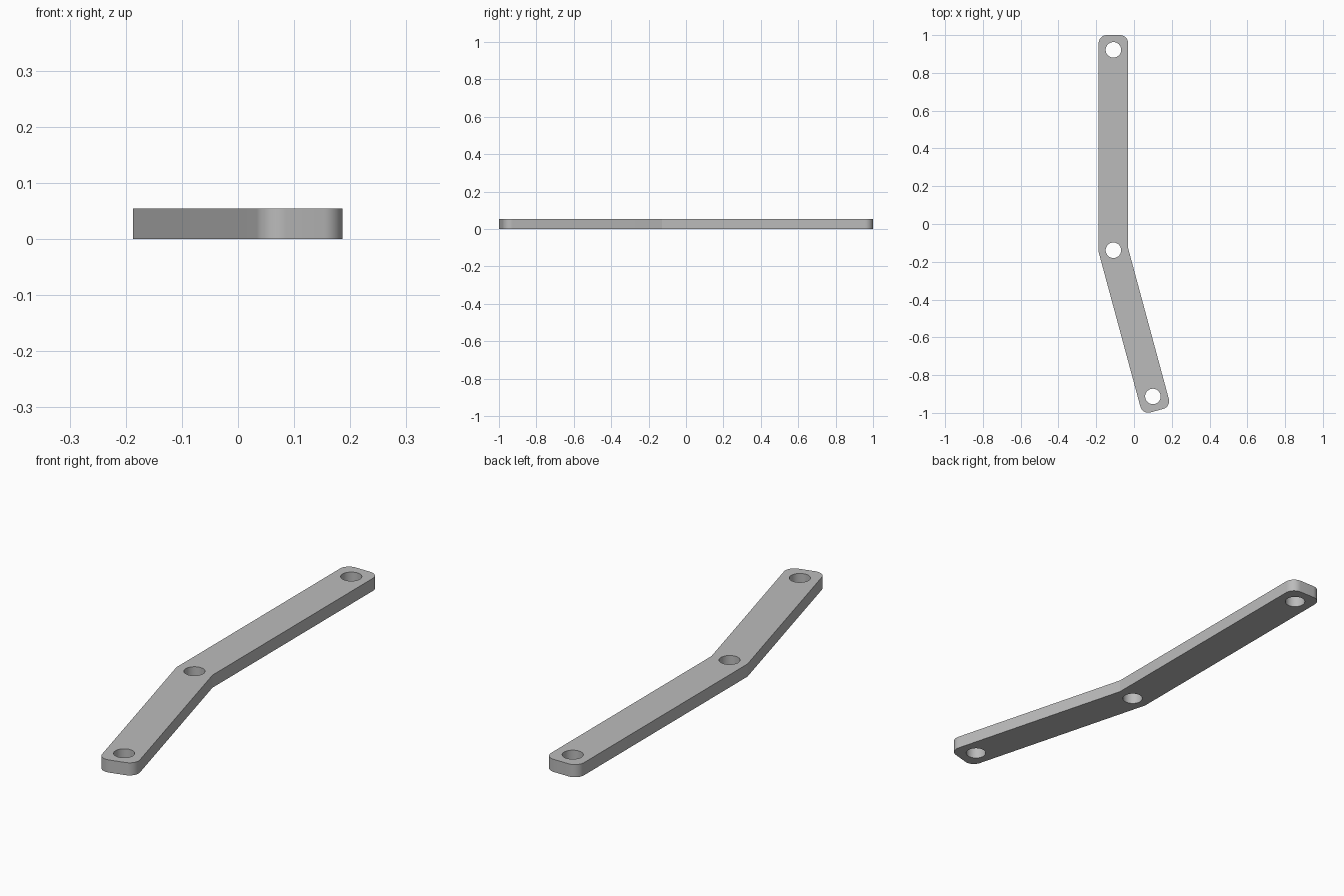
import bpy, bmesh
from math import cos, sin, tan, pi
from mathutils import Vector

cube = bpy.data.objects.get("Cube")
if cube:
    bpy.data.objects.remove(cube)

HALF_WIDTH = 0.078
THICKNESS = 0.054
CORNER = 0.043
HOLE = 0.041
top_hole = Vector((-0.109, 0.922))
elbow_hole = Vector((-0.109, -0.139))
low_hole = Vector((0.1, -0.913))


def rounded_end(centre, along):
    """Two rounded corners of a bar end, counter-clockwise."""
    side = Vector((along.y, -along.x))
    inset = HALF_WIDTH - CORNER
    points = []
    for sign, start in ((1, 0), (-1, pi / 2)):
        corner = centre + along * inset + side * inset * sign
        for i in range(13):
            a = start + pi / 2 * i / 12
            points.append(corner + CORNER * (side * cos(a) + along * sin(a)))
    return points


def circle(centre, radius, steps=48):
    return [centre + radius * Vector((cos(2 * pi * i / steps), sin(2 * pi * i / steps)))
            for i in range(steps)]


# Outline: straight arm, mitred elbow, angled arm
up = (top_hole - elbow_hole).normalized()
down = (low_hole - elbow_hole).normalized()
bisector = Vector((up.x + down.x, up.y + down.y)).normalized()
mitre = bisector * HALF_WIDTH / abs(bisector.x * up.y - bisector.y * up.x)
outline = (rounded_end(top_hole, up) + [elbow_hole - mitre]
           + rounded_end(low_hole, down) + [elbow_hole + mitre])
loops = [outline] + [circle(c, HOLE) for c in (top_hole, elbow_hole, low_hole)]

# Fill the pierced profile and extrude it to a plate
bm = bmesh.new()
for points in loops:
    verts = [bm.verts.new((p.x, p.y, 0)) for p in points]
    for i, v in enumerate(verts):
        bm.edges.new((verts[i - 1], v))
bmesh.ops.triangle_fill(bm, edges=bm.edges[:], use_beauty=True, normal=(0, 0, 1))
raised = bmesh.ops.extrude_face_region(bm, geom=bm.faces[:], use_keep_orig=True)
bmesh.ops.translate(bm, vec=(0, 0, THICKNESS),
                    verts=[g for g in raised["geom"] if isinstance(g, bmesh.types.BMVert)])
bmesh.ops.recalc_face_normals(bm, faces=bm.faces[:])
mesh = bpy.data.meshes.new("bent_link_bar")
bm.to_mesh(mesh)
bm.free()
bar = bpy.data.objects.new("bent_link_bar", mesh)
bpy.context.collection.objects.link(bar)

# Plain grey metal
grey = bpy.data.materials.new("grey_metal")
grey.use_nodes = True
colour = (0.5, 0.5, 0.5, 1)
grey.diffuse_color = colour
grey.node_tree.nodes["Principled BSDF"].inputs["Base Color"].default_value = colour
mesh.materials.append(grey)

# Smooth corners and bores, crisp rims
bpy.ops.object.select_all(action='DESELECT')
bar.select_set(True)
bpy.context.view_layer.objects.active = bar
bpy.ops.object.shade_smooth_by_angle(angle=pi / 18)
